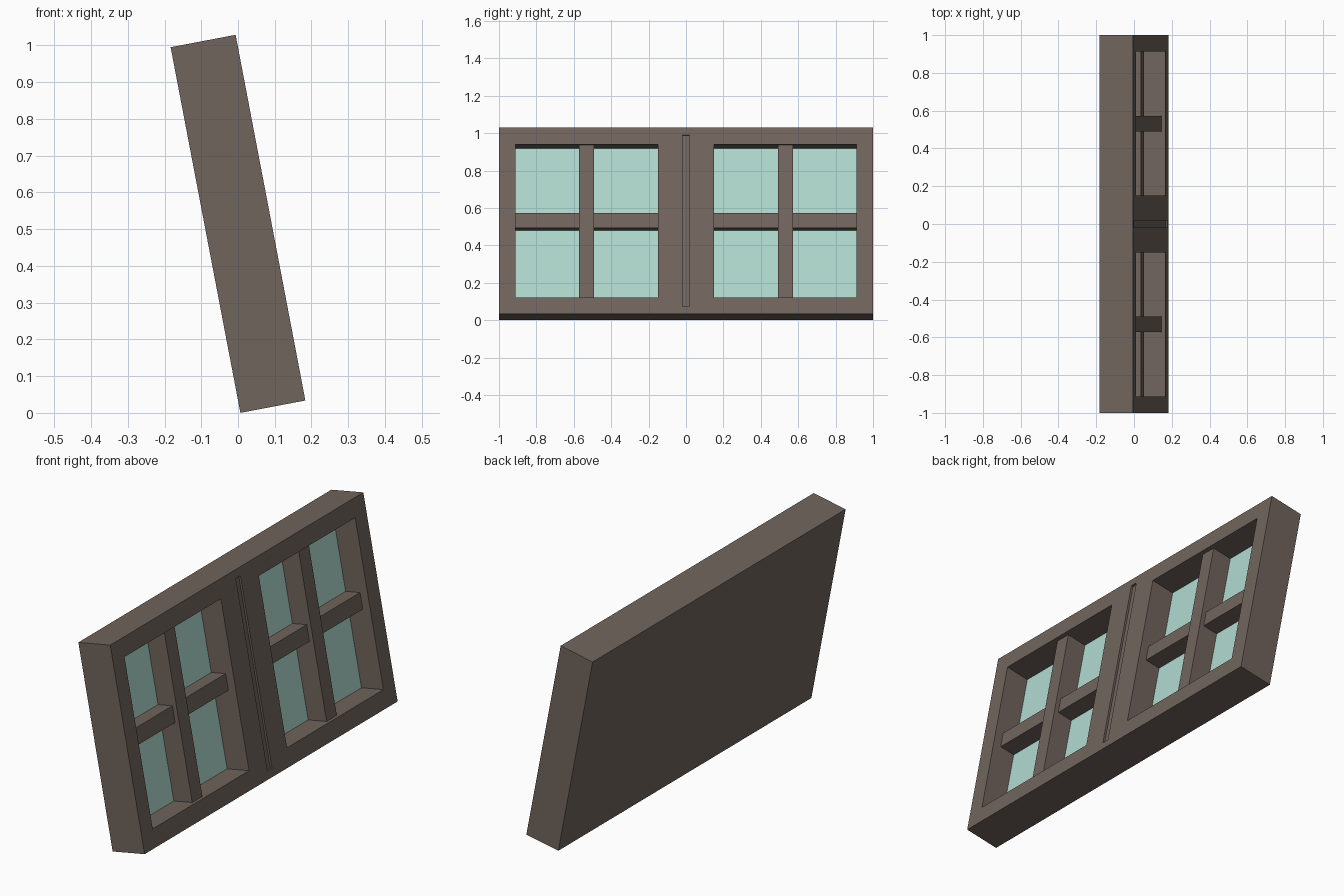
import bpy, bmesh, math
from mathutils import Matrix, Vector

if "Cube" in bpy.data.objects:
    bpy.data.objects.remove(bpy.data.objects["Cube"])

# Frame measured in its own upright space (depth, width, height), then leaned back
TILT = (Matrix.Translation((0.0065, 0, 0))
        @ Matrix.Rotation(math.radians(-10.8), 4, 'Y'))
DEPTH, HEIGHT = 0.18, 1.013
BOTTOM, TOP = 0.09, 0.923      # opening heights
INNER, OUTER = 0.15, 0.912     # opening widths, measured from the middle
GLASS = 0.052                  # depth of pocket floor


def material(name, rgb):
    m = bpy.data.materials.new(name)
    m.diffuse_color = (*rgb, 1)
    m.use_nodes = True
    m.node_tree.nodes["Principled BSDF"].inputs["Base Color"].default_value = m.diffuse_color
    return m


wood = material("brown wood", (0.165, 0.128, 0.110))
glass = material("pale teal glass", (0.44, 0.70, 0.63))


def box(name, lo, hi, mat):
    lo, hi = Vector(lo), Vector(hi)
    bm = bmesh.new()
    bmesh.ops.create_cube(bm, size=1)
    size = hi - lo
    bm.transform(TILT @ Matrix.Translation((lo + hi) / 2)
                 @ Matrix.Diagonal((*size, 1)))
    me = bpy.data.meshes.new(name)
    bm.to_mesh(me)
    bm.free()
    me.materials.append(mat)
    ob = bpy.data.objects.new(name, me)
    bpy.context.collection.objects.link(ob)
    return ob


def cut(target, cutter):
    mod = target.modifiers.new("cut", 'BOOLEAN')
    mod.operation = 'DIFFERENCE'
    mod.solver = 'EXACT'
    mod.object = cutter
    cutter.hide_render = True
    bpy.context.view_layer.objects.active = target
    bpy.ops.object.modifier_apply(modifier=mod.name)
    bpy.data.objects.remove(cutter)


# Solid body with a shallow groove where the two sashes meet
body = box("window_frame", (0, -1, 0), (DEPTH, 1, HEIGHT), wood)
cut(body, box("groove_cutter", (DEPTH - 0.01, -0.018, 0.04),
              (DEPTH + 0.05, 0.018, 0.973), wood))

for side, s in (("left", -1), ("right", 1)):
    y0, y1 = sorted((s * INNER, s * OUTER))
    mid = (y0 + y1) / 2
    # Recessed opening
    cut(body, box("opening_cutter", (GLASS, y0, BOTTOM), (DEPTH + 0.05, y1, TOP), wood))
    # Glass plate on the pocket floor
    box(side + "_glass", (GLASS - 0.002, y0, BOTTOM), (GLASS + 0.004, y1, TOP), glass)
    # Crossing glazing bars, the upright one standing prouder
    box(side + "_upright_bar", (GLASS, mid - 0.04, BOTTOM), (0.16, mid + 0.04, TOP), wood)
    box(side + "_cross_bar", (GLASS, y0, 0.476), (0.137, y1, 0.557), wood)
